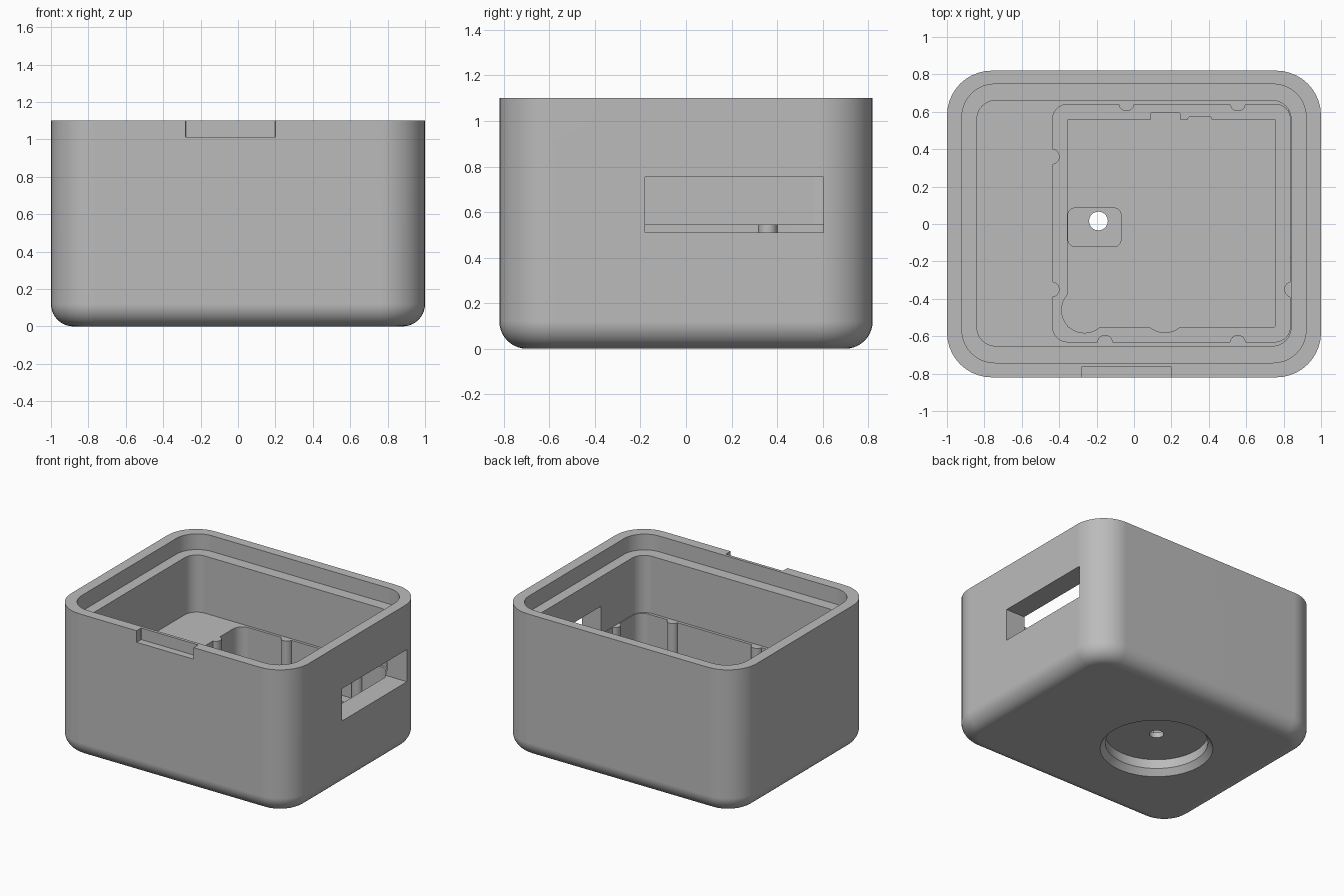
import bpy, bmesh
from math import sin, cos, pi

if "Cube" in bpy.data.objects:
    bpy.data.objects.remove(bpy.data.objects["Cube"])

grey = bpy.data.materials.new("plain_grey")
grey.use_nodes = True
grey.diffuse_color = (0.5, 0.5, 0.5, 1)
grey.node_tree.nodes["Principled BSDF"].inputs["Base Color"].default_value = (0.5, 0.5, 0.5, 1)


def rounded(x0, x1, y0, y1, r, z, n=10):
    """Counter-clockwise rounded rectangle at height z."""
    corners = [(x1 - r, y1 - r), (x0 + r, y1 - r), (x0 + r, y0 + r), (x1 - r, y0 + r)]
    return [(cx + r * cos(pi / 2 * (q + i / n)), cy + r * sin(pi / 2 * (q + i / n)), z)
            for q, (cx, cy) in enumerate(corners) for i in range(n + 1)]


def circle(cx, cy, r, z, n=48):
    return [(cx + r * cos(2 * pi * i / n), cy + r * sin(2 * pi * i / n), z) for i in range(n)]


def loft(name, rings):
    """Closed solid through rings listed from bottom to top."""
    bm = bmesh.new()
    loops = [[bm.verts.new(p) for p in ring] for ring in rings]
    n = len(loops[0])
    bm.faces.new(loops[0][::-1])
    bm.faces.new(loops[-1])
    for a, b in zip(loops, loops[1:]):
        for i in range(n):
            j = (i + 1) % n
            bm.faces.new((a[i], a[j], b[j], b[i]))
    mesh = bpy.data.meshes.new(name)
    bm.to_mesh(mesh)
    bm.free()
    mesh.materials.append(grey)
    obj = bpy.data.objects.new(name, mesh)
    bpy.context.collection.objects.link(obj)
    return obj


def block(name, x0, x1, y0, y1, z0, z1, r=0.004):
    n = 10 if r > 0.01 else 1
    return loft(name, [rounded(x0, x1, y0, y1, r, z, n) for z in (z0, z1)])


def rod(name, x, y, r, z0, z1, n=48):
    return loft(name, [circle(x, y, r, z, n) for z in (z0, z1)])


def carve(target, *tools, operation='DIFFERENCE'):
    """Apply each tool to the target, then remove the tool."""
    for tool in tools:
        mod = target.modifiers.new("carve", 'BOOLEAN')
        mod.operation, mod.solver, mod.object = operation, 'EXACT', tool
        with bpy.context.temp_override(object=target, active_object=target):
            bpy.ops.object.modifier_apply(modifier=mod.name)
        bpy.data.objects.remove(tool)


# Outer shell with filleted bottom edge
HEIGHT, FILLET, STEPS = 1.10, 0.12, 10
rings = []
for i in range(STEPS + 1):
    a = pi / 2 * i / STEPS
    d = FILLET * (1 - sin(a))
    rings.append(rounded(-1 + d, 1 - d, -0.82 + d, 0.82 - d, 0.24 - d, FILLET * (1 - cos(a))))
rings.append(rounded(-1, 1, -0.82, 0.82, 0.24, HEIGHT))
case = loft("case_body", rings)

# Lid seat and main cavity
PLATFORM = 0.545
carve(case,
      block("lid_seat", -0.92, 0.92, -0.742, 0.748, 0.98, 1.3, 0.175),
      block("cavity", -0.84, 0.84, -0.652, 0.66, PLATFORM, 1.2, 0.10))

# Board pocket, keeping half-round posts along its walls
POCKET, WELL = 0.24, 0.18
pocket = block("board_pocket", -0.435, 0.835, -0.63, 0.64, POCKET, 0.6, 0.08)
for x, y in [(-0.04, 0.645), (0.555, 0.645), (-0.44, 0.36), (-0.44, -0.35),
             (-0.155, -0.635), (0.555, -0.635), (0.845, -0.35)]:
    carve(pocket, rod("post", x, y, 0.042, 0.1, PLATFORM, 24))
carve(case, pocket)

# Component well with side reliefs
well = block("component_well", -0.355, 0.755, -0.55, 0.56, WELL, 0.3)
carve(well,
      block("wide_relief", 0.09, 0.245, 0.4, 0.595, WELL, 0.3),
      block("narrow_relief", 0.29, 0.415, 0.4, 0.572, WELL, 0.3),
      rod("corner_relief", -0.265, -0.46, 0.122, WELL, 0.3),
      rod("front_relief", 0.165, -0.45, 0.13, WELL, 0.3),
      operation='UNION')
carve(case, well)

# Hole surround, round base recess with chamfered mouth, and through hole
HX, HY = -0.19, 0.016
recess = loft("base_recess", [circle(HX, HY, r, z, 64) for r, z in
                              [(0.43, -0.05), (0.39, 0), (0.355, 0.045), (0.355, 0.115)]])
carve(case,
      block("hole_surround", -0.352, -0.07, -0.12, 0.085, 0.155, 0.22, 0.035),
      recess,
      rod("screw_hole", HX, HY, 0.05, -0.1, 0.4, 32))

# Connector slot in the side wall and finger notch in the front rim
carve(case,
      block("connector_slot", 0.78, 1.1, -0.18, 0.605, 0.51, 0.755, 0.001),
      block("finger_notch", -0.28, 0.2, -0.9, -0.765, 1.012, 1.2, 0.001))

# Smooth curved walls, crisp edges
bpy.ops.object.select_all(action='DESELECT')
case.select_set(True)
bpy.context.view_layer.objects.active = case
bpy.ops.object.shade_smooth_by_angle()
normals = case.modifiers.new("even_normals", 'WEIGHTED_NORMAL')
normals.keep_sharp = True
